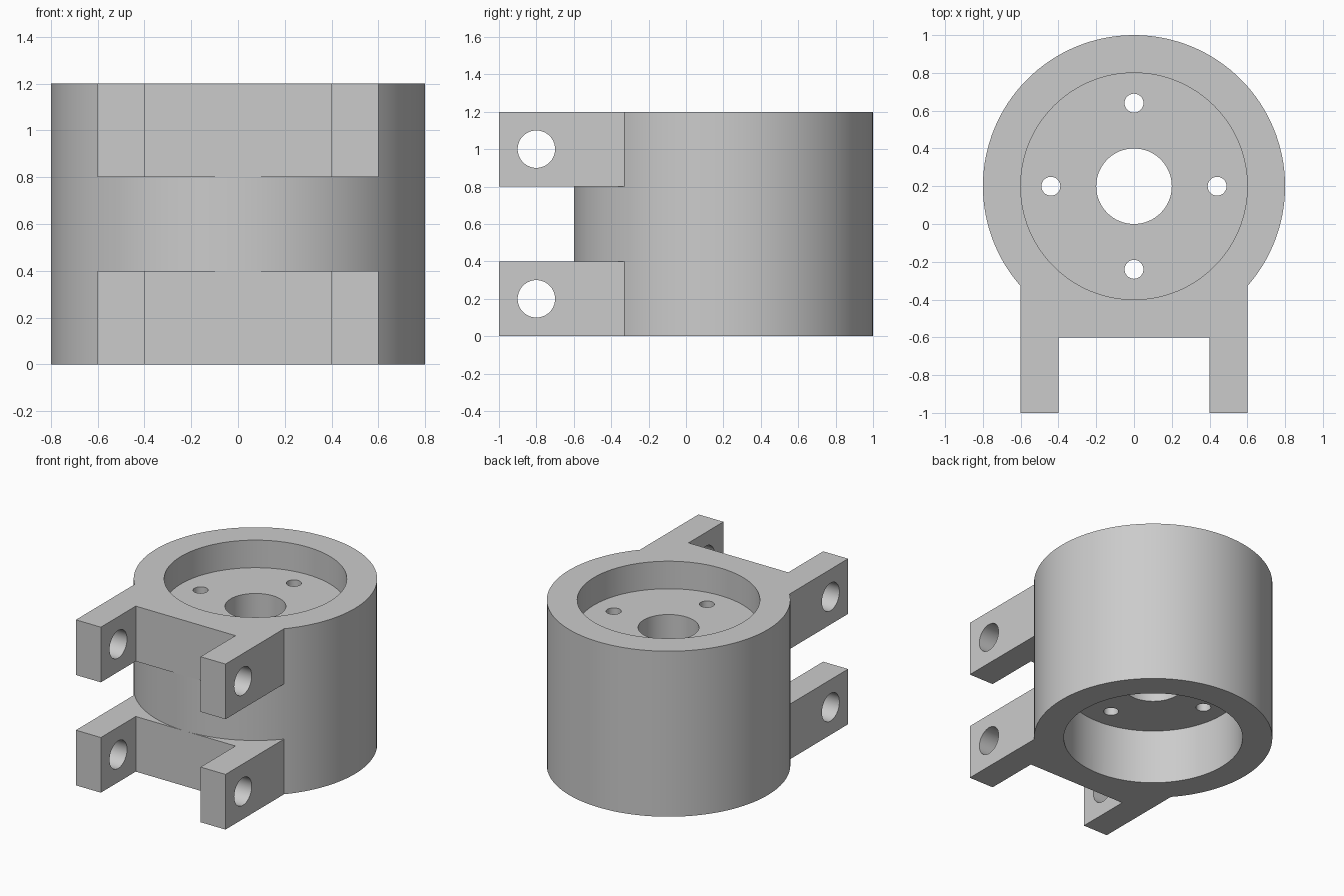
import bpy, math

if "Cube" in bpy.data.objects:
    bpy.data.objects.remove(bpy.data.objects["Cube"], do_unlink=True)

metal = bpy.data.materials.new("plain grey")
metal.use_nodes = True
grey = (0.6, 0.6, 0.6, 1)
metal.diffuse_color = grey
metal.node_tree.nodes["Principled BSDF"].inputs["Base Color"].default_value = grey

CENTRE_Y, HEIGHT = 0.2, 1.2


def cylinder(name, radius, x, y, z0, z1, sides=64):
    bpy.ops.mesh.primitive_cylinder_add(
        vertices=sides, radius=radius, depth=z1 - z0, location=(x, y, (z0 + z1) / 2))
    bpy.context.object.name = name
    return bpy.context.object


def prism(name, outline, z0, z1):
    n = len(outline)
    verts = [(x, y, z) for z in (z0, z1) for x, y in outline]
    faces = [list(range(n))[::-1], list(range(n, 2 * n))]
    faces += [[i, (i + 1) % n, (i + 1) % n + n, i + n] for i in range(n)]
    mesh = bpy.data.meshes.new(name)
    mesh.from_pydata(verts, [], faces)
    obj = bpy.data.objects.new(name, mesh)
    bpy.context.collection.objects.link(obj)
    return obj


def combine(target, tool, operation):
    mod = target.modifiers.new(tool.name, 'BOOLEAN')
    mod.operation, mod.solver, mod.object = operation, 'EXACT', tool
    bpy.context.view_layer.objects.active = target
    bpy.ops.object.modifier_apply(modifier=mod.name)
    bpy.data.objects.remove(tool, do_unlink=True)


# Round hub
body = cylinder("hub_with_clevis_arms", 0.8, 0, CENTRE_Y, 0, HEIGHT, 128)

# Two forked brackets, flush with the hub ends
half = [(0.6, 0), (0.6, -1), (0.4, -1), (0.4, -0.6)]
fork = [(-x, y) for x, y in half] + [(x, y) for x, y in reversed(half)]
for z in (0, 0.8):
    combine(body, prism("fork", fork, z, z + 0.4), 'UNION')

# Deep recess below, shallow recess above, centre bore
combine(body, cylinder("lower_recess", 0.6, 0, CENTRE_Y, -0.1, 0.4, 128), 'DIFFERENCE')
combine(body, cylinder("upper_recess", 0.6, 0, CENTRE_Y, 1.0, 1.3, 128), 'DIFFERENCE')
combine(body, cylinder("bore", 0.2, 0, CENTRE_Y, 0.3, 1.1), 'DIFFERENCE')

# Ring of four bolt holes
for i in range(4):
    a = i * math.pi / 2
    combine(body, cylinder("bolt_hole", 0.05, 0.44 * math.cos(a),
                           CENTRE_Y + 0.44 * math.sin(a), 0.3, 1.1, 32), 'DIFFERENCE')

# Pin holes across each pair of arms
for z in (0.2, 1.0):
    for x in (-0.5, 0.5):
        pin = cylinder("pin_hole", 0.1, x, -0.8, z - 0.15, z + 0.15)
        pin.rotation_euler.y = math.pi / 2
        bpy.context.view_layer.update()
        combine(body, pin, 'DIFFERENCE')

# Finish
body.data.materials.clear()
body.data.materials.append(metal)
for face in body.data.polygons:
    face.material_index = 0
bpy.ops.object.select_all(action='DESELECT')
body.select_set(True)
bpy.context.view_layer.objects.active = body
bpy.ops.object.shade_smooth_by_angle(angle=math.radians(30))
